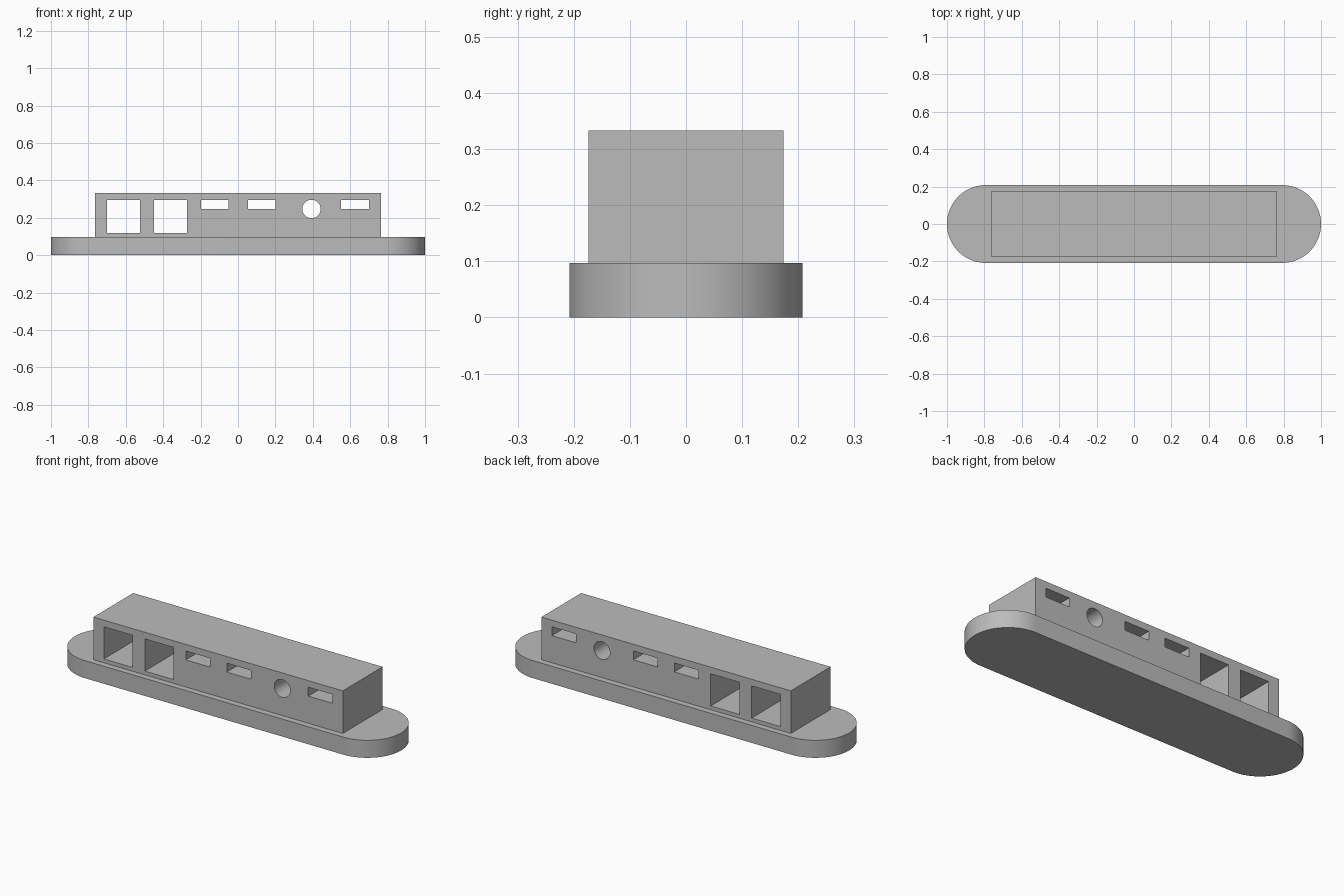
import bpy, bmesh, math
from mathutils import Matrix

if "Cube" in bpy.data.objects:
    bpy.data.objects.remove(bpy.data.objects["Cube"])

BASE_R, BASE_H, TOP_Z = 0.208, 0.097, 0.333
HALF_X, HALF_Y = 0.764, 0.174

grey = bpy.data.materials.new("light grey")
grey.diffuse_color = (0.5, 0.5, 0.5, 1)
grey.use_nodes = True
grey.node_tree.nodes["Principled BSDF"].inputs["Base Color"].default_value = grey.diffuse_color


def make_object(name, bm):
    bmesh.ops.recalc_face_normals(bm, faces=bm.faces)
    mesh = bpy.data.meshes.new(name)
    bm.to_mesh(mesh)
    bm.free()
    obj = bpy.data.objects.new(name, mesh)
    bpy.context.collection.objects.link(obj)
    mesh.materials.append(grey)
    return obj


def add_box(bm, x0, x1, y0, y1, z0, z1):
    m = (Matrix.Translation(((x0 + x1) / 2, (y0 + y1) / 2, (z0 + z1) / 2))
         @ Matrix.Diagonal((x1 - x0, y1 - y0, z1 - z0, 1)))
    bmesh.ops.create_cube(bm, size=1, matrix=m)


def activate(obj):
    bpy.ops.object.select_all(action='DESELECT')
    obj.select_set(True)
    bpy.context.view_layer.objects.active = obj


# Base plate: a slab with fully rounded ends
bm = bmesh.new()
N = 48
outline = []
for side in (1, -1):
    for i in range(N + 1):
        a = math.pi * (i / N - 0.5)
        outline.append(bm.verts.new((side * (1 - BASE_R + BASE_R * math.cos(a)),
                                     side * BASE_R * math.sin(a), 0)))
face = bm.faces.new(outline)
ext = bmesh.ops.extrude_face_region(bm, geom=[face], use_keep_orig=True)
top = [v for v in ext["geom"] if isinstance(v, bmesh.types.BMVert)]
bmesh.ops.translate(bm, verts=top, vec=(0, 0, BASE_H))
base = make_object("base_plate", bm)
activate(base)
bpy.ops.object.shade_smooth_by_angle(angle=math.radians(30))

# Raised block
bm = bmesh.new()
add_box(bm, -HALF_X, HALF_X, -HALF_Y, HALF_Y, BASE_H, TOP_Z)
block = make_object("raised_block", bm)

# Openings running right through the block: two square, three slots, one round
bm = bmesh.new()
for x in (-0.70, -0.449):
    add_box(bm, x, x + 0.176, -0.3, 0.3, 0.118, 0.296)
for x in (-0.198, 0.053, 0.552):
    add_box(bm, x, x + 0.148, -0.3, 0.3, 0.247, 0.296)
bmesh.ops.create_cone(bm, cap_ends=True, segments=48, radius1=0.049, radius2=0.049,
                      depth=0.6, matrix=Matrix.Translation((0.393, 0, 0.247))
                      @ Matrix.Rotation(math.pi / 2, 4, 'X'))
cutter = make_object("opening_cutter", bm)
cutter.hide_render = True

activate(block)
mod = block.modifiers.new("openings", 'BOOLEAN')
mod.operation = 'DIFFERENCE'
mod.solver = 'EXACT'
mod.object = cutter
bpy.ops.object.modifier_apply(modifier=mod.name)
bpy.data.objects.remove(cutter)
bpy.ops.object.shade_smooth_by_angle(angle=math.radians(30))
